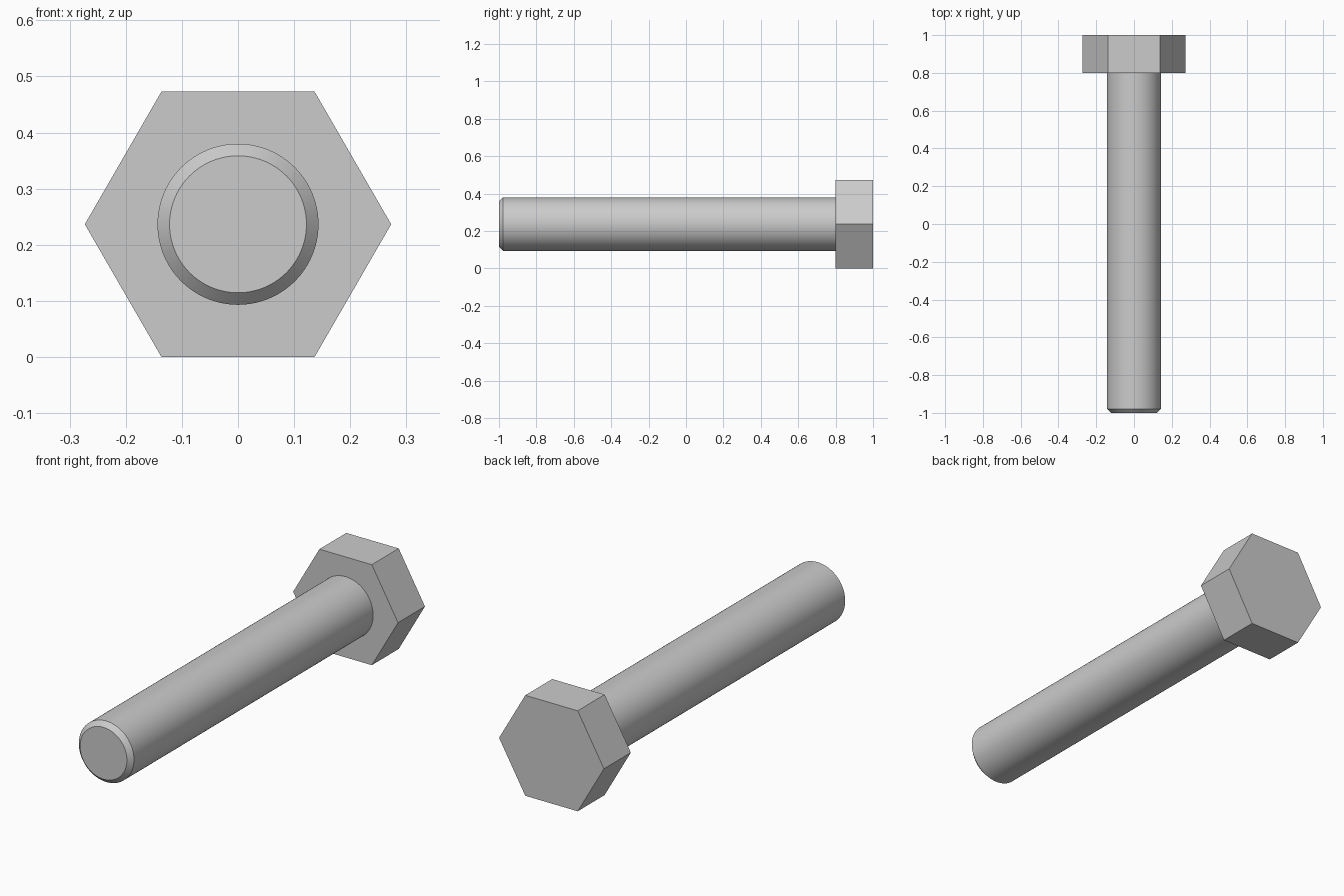
import bpy, bmesh, math

if "Cube" in bpy.data.objects:
    bpy.data.objects.remove(bpy.data.objects["Cube"])

AXIS_Z = 0.2365      # height of the bolt axis
HEAD_R = 0.273       # hexagon corner radius
SHANK_R = 0.1435
CHAMFER = 0.0215
HEAD_Y = 0.80        # underside of the head


def turned_part(name, profile, sides, cap_end=True):
    """Sweep (radius, y) points around the bolt axis with a given number of sides."""
    bm = bmesh.new()
    rings = []
    for r, y in profile:
        angles = [2 * math.pi * i / sides for i in range(sides)]
        rings.append([bm.verts.new((r * math.cos(a), y, AXIS_Z + r * math.sin(a)))
                      for a in angles])
    for a, b in zip(rings, rings[1:]):
        for i in range(sides):
            j = (i + 1) % sides
            bm.faces.new((a[i], a[j], b[j], b[i]))
    bm.faces.new(rings[0])
    if cap_end:
        bm.faces.new(rings[-1][::-1])
    bmesh.ops.recalc_face_normals(bm, faces=bm.faces)
    mesh = bpy.data.meshes.new(name)
    bm.to_mesh(mesh)
    bm.free()
    obj = bpy.data.objects.new(name, mesh)
    bpy.context.collection.objects.link(obj)
    return obj


# Hexagonal head
turned_part("hex_head", [(HEAD_R, HEAD_Y), (HEAD_R, 1.0)], 6)

# Round shank with chamfered tip, open where it meets the head
shank = turned_part("shank", [(SHANK_R - CHAMFER, -1.0),
                              (SHANK_R, -1.0 + CHAMFER),
                              (SHANK_R, HEAD_Y)], 96, cap_end=False)

# Smooth the round surface, keep the chamfer edges crisp
bpy.ops.object.select_all(action='DESELECT')
shank.select_set(True)
bpy.context.view_layer.objects.active = shank
bpy.ops.object.shade_smooth_by_angle(angle=math.radians(30))
